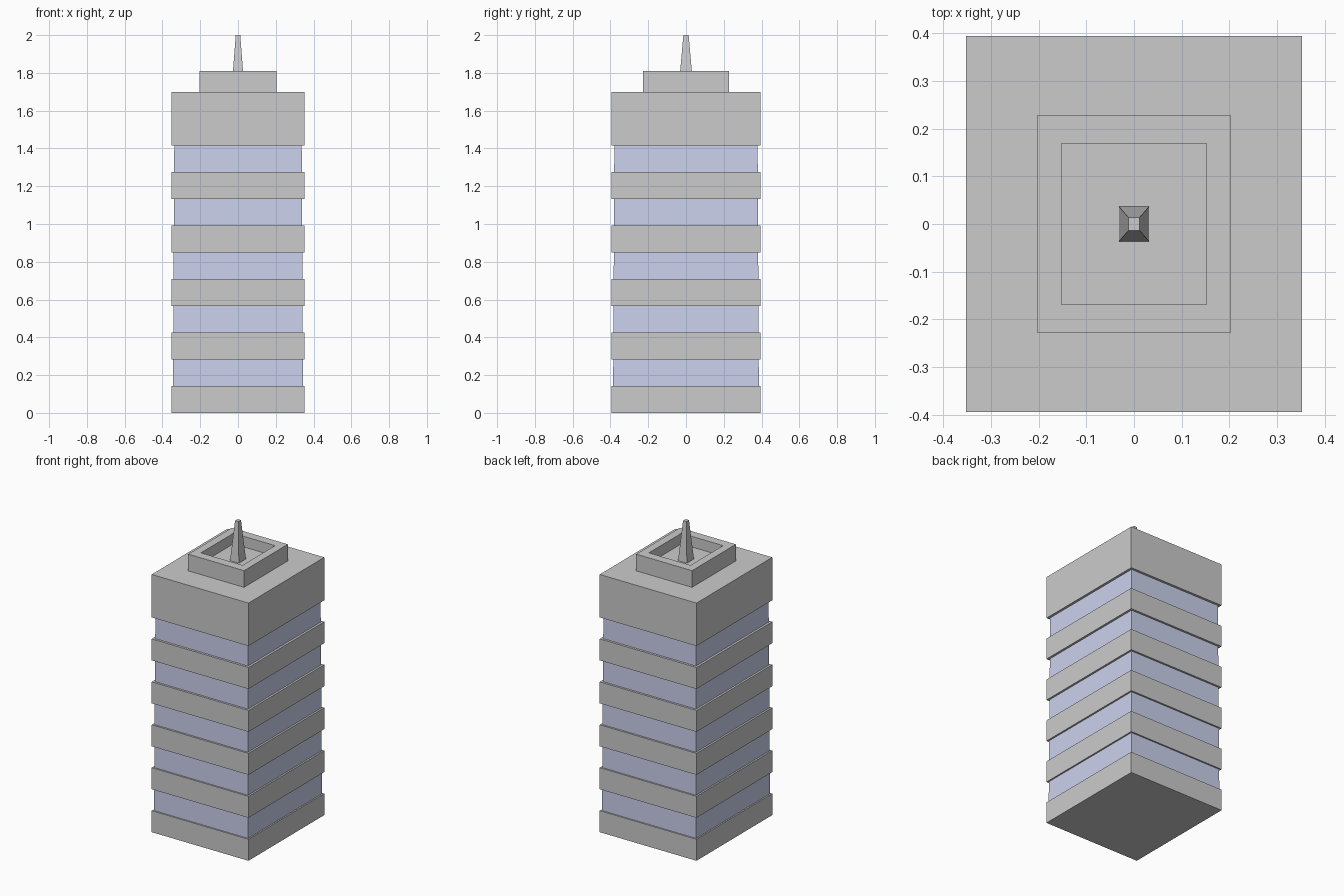
import bpy, bmesh

if "Cube" in bpy.data.objects:
    bpy.data.objects.remove(bpy.data.objects["Cube"])


def make_frustum(name, z0, z1, base, top=None):
    """Four-sided block from half-sizes (x, y) at the bottom and at the top."""
    top = top or base
    bm = bmesh.new()
    bmesh.ops.create_cube(bm, size=2)
    for v in bm.verts:
        hx, hy = top if v.co.z > 0 else base
        v.co = (v.co.x * hx, v.co.y * hy, z1 if v.co.z > 0 else z0)
    mesh = bpy.data.meshes.new(name)
    bm.to_mesh(mesh)
    bm.free()
    obj = bpy.data.objects.new(name, mesh)
    bpy.context.collection.objects.link(obj)
    return obj


STOREY = 1.70 / 12
SLAB = (0.353, 0.395)

# Concrete bands, the top one twice as tall
for i in range(6):
    z0 = 2 * i * STOREY
    height = STOREY * (2 if i == 5 else 1)
    make_frustum(f"concrete_band_{i + 1}", z0, z0 + height, SLAB)

# Slightly tapering glazed core showing between the bands
glass = bpy.data.materials.new("blue_glass")
glass.diffuse_color = (0.60, 0.64, 0.85, 1)
glass.use_nodes = True
glass.node_tree.nodes["Principled BSDF"].inputs["Base Color"].default_value = glass.diffuse_color
core = make_frustum("glass_core", 0.07, 1.49, (0.344, 0.386), (0.337, 0.379))
core.data.materials.append(glass)

# Rooftop parapet with a sunken floor
parapet = make_frustum("roof_parapet", 1.70, 1.81, (0.204, 0.228))
bm = bmesh.new()
bm.from_mesh(parapet.data)
bm.normal_update()
lid = max(bm.faces, key=lambda f: f.calc_center_median().z)
bmesh.ops.inset_individual(bm, faces=[lid], thickness=0.05)
rim_verts = list(lid.verts)
for v in rim_verts:
    v.co.x = 0.152 if v.co.x > 0 else -0.152
    v.co.y = 0.169 if v.co.y > 0 else -0.169
walls = bmesh.ops.extrude_discrete_faces(bm, faces=[lid])
for v in walls["faces"][0].verts:
    v.co.z = 1.74
bmesh.ops.recalc_face_normals(bm, faces=bm.faces)
bm.to_mesh(parapet.data)
bm.free()

# Tapered mast standing on the sunken floor
make_frustum("roof_mast", 1.74, 2.0, (0.032, 0.037), (0.012, 0.014))
